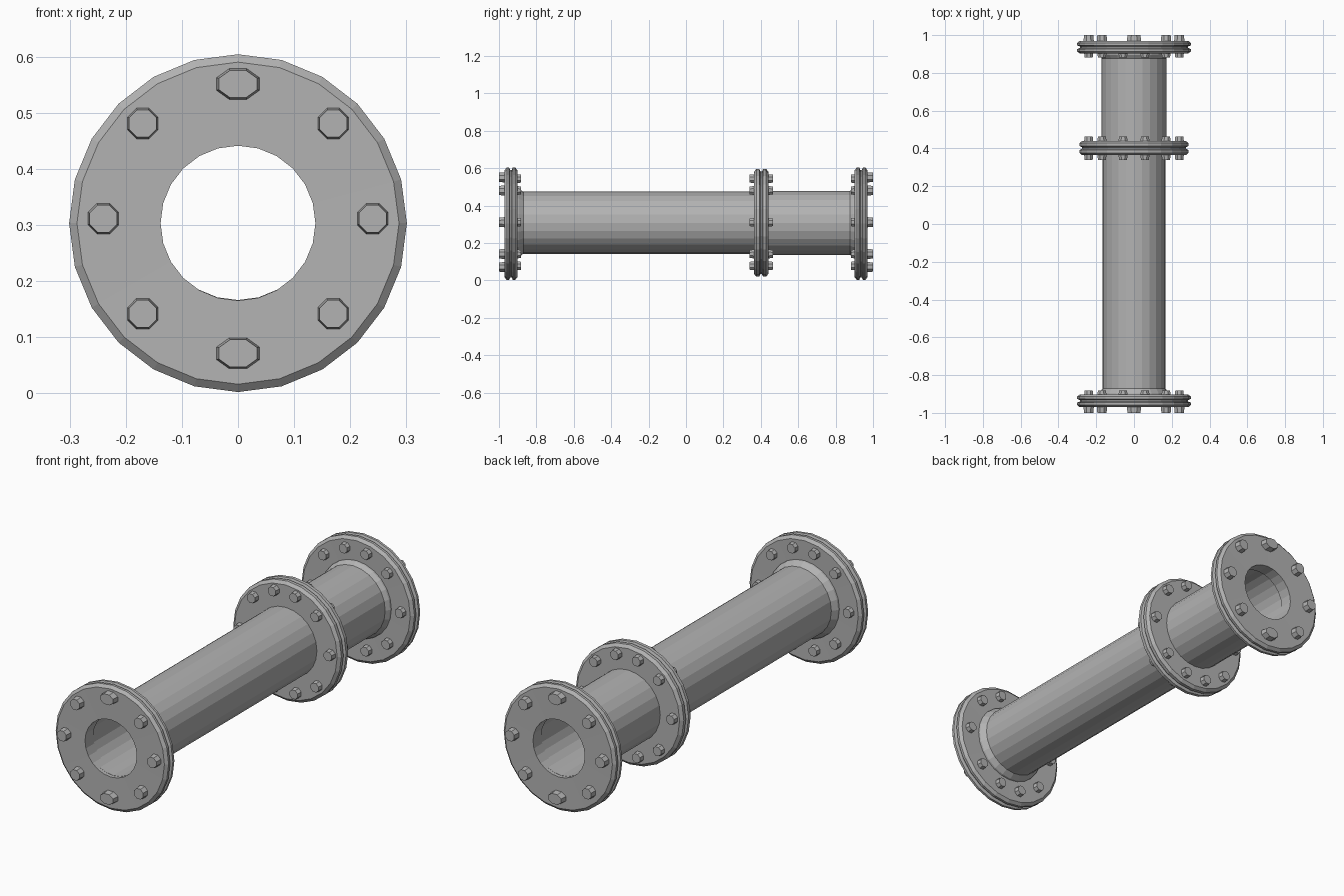
import bpy, bmesh
from math import sin, cos, pi, radians
from mathutils import Matrix, Vector

cube = bpy.data.objects.get("Cube")
if cube:
    bpy.data.objects.remove(cube, do_unlink=True)

# One plain grey metal
metal = bpy.data.materials.new("grey_metal")
metal.use_nodes = True
GREY = (0.45, 0.45, 0.45, 1)
metal.diffuse_color = GREY
metal.node_tree.nodes["Principled BSDF"].inputs["Base Color"].default_value = GREY

AXIS_Z = 0.307      # height of the pipe's axis
BOLT_RING = 0.24


def finish(bm, name, smooth=False):
    bmesh.ops.recalc_face_normals(bm, faces=bm.faces)
    mesh = bpy.data.meshes.new(name)
    bm.to_mesh(mesh)
    bm.free()
    mesh.materials.append(metal)
    obj = bpy.data.objects.new(name, mesh)
    bpy.context.collection.objects.link(obj)
    if smooth:
        bpy.ops.object.select_all(action='DESELECT')
        obj.select_set(True)
        bpy.context.view_layer.objects.active = obj
        bpy.ops.object.shade_smooth_by_angle(angle=radians(12))
    return obj


def lathe(name, profile, z, sides=24, smooth=False):
    """Spin a closed (radius, y) profile around the y axis."""
    bm = bmesh.new()
    rings = []
    for i in range(sides):
        a = 2 * pi * i / sides
        rings.append([bm.verts.new((r * cos(a), y, z + r * sin(a)))
                      for r, y in profile])
    n = len(profile)
    for i in range(sides):
        p, q = rings[i], rings[(i + 1) % sides]
        for j in range(n):
            k = (j + 1) % n
            bm.faces.new((p[j], p[k], q[k], q[j]))
    return finish(bm, name, smooth)


def bolts(name, y, facing, angles, radius, height, wide_ends=False):
    """Tapered bolt heads in a circle on a flange face."""
    bm = bmesh.new()
    for deg in angles:
        a = radians(deg)
        centre = Vector((BOLT_RING * cos(a), y + facing * height / 2,
                         AXIS_Z + 0.004 + BOLT_RING * sin(a)))
        wide = 1.4 if wide_ends and deg % 180 == 90 else 1
        place = (Matrix.Translation(centre)
                 @ Matrix.Diagonal((wide, 1, 1, 1))
                 @ Matrix.Rotation(facing * -pi / 2, 4, 'X')
                 @ Matrix.Rotation(pi / 8, 4, 'Z'))
        bmesh.ops.create_cone(bm, cap_ends=True, segments=8, radius1=radius,
                              radius2=radius * 0.88, depth=height, matrix=place)
    return finish(bm, name)


def rim(radius, y, half):
    """Two chamfered plates with a groove between them."""
    side = [(radius - 0.014, half), (radius, half - 0.012),
            (radius, 0.01), (radius - 0.014, 0.004)]
    return [(r, y - d) for r, d in side] + [(r, y + d) for r, d in reversed(side)]


# Pipe sections, hollow right through
lathe("long_pipe", [(0.142, -0.95), (0.166, -0.95), (0.166, 0.4), (0.142, 0.4)],
      0.308, smooth=True)
lathe("short_pipe", [(0.142, 0.4), (0.171, 0.4), (0.171, 0.95), (0.142, 0.95)],
      0.308, smooth=True)

OUTER = range(0, 360, 45)
INNER = [0, 45, 76, 104, 135, 180, 225, 256, 284, 315]

# End flanges with a small collar on the pipe side
for end, s in (("front", -1), ("back", 1)):
    mid = s * 0.936
    lathe(end + "_flange", [(0.138, s * 0.968), (0.138, s * 0.904)]
          + (rim(0.301, mid, 0.034) if s > 0 else rim(0.301, mid, 0.034)[::-1]),
          0.303)
    lathe(end + "_collar", [(0.15, s * 0.92), (0.188, s * 0.92),
                            (0.184, s * 0.895), (0.166, s * 0.87), (0.15, s * 0.87)],
          0.308)
    bolts(end + "_outer_bolts", s * 0.965, s, OUTER, 0.03, 0.035, True)
    bolts(end + "_inner_bolts", s * 0.906, -s, INNER, 0.026, 0.025)

# Middle flange joining the two sections
lathe("middle_flange", [(0.15, 0.44), (0.15, 0.364)] + rim(0.288, 0.402, 0.038), 0.308)
for side, s in (("front", -1), ("back", 1)):
    bolts("middle_%s_bolts" % side, 0.402 + s * 0.036, s, INNER, 0.026, 0.026)
